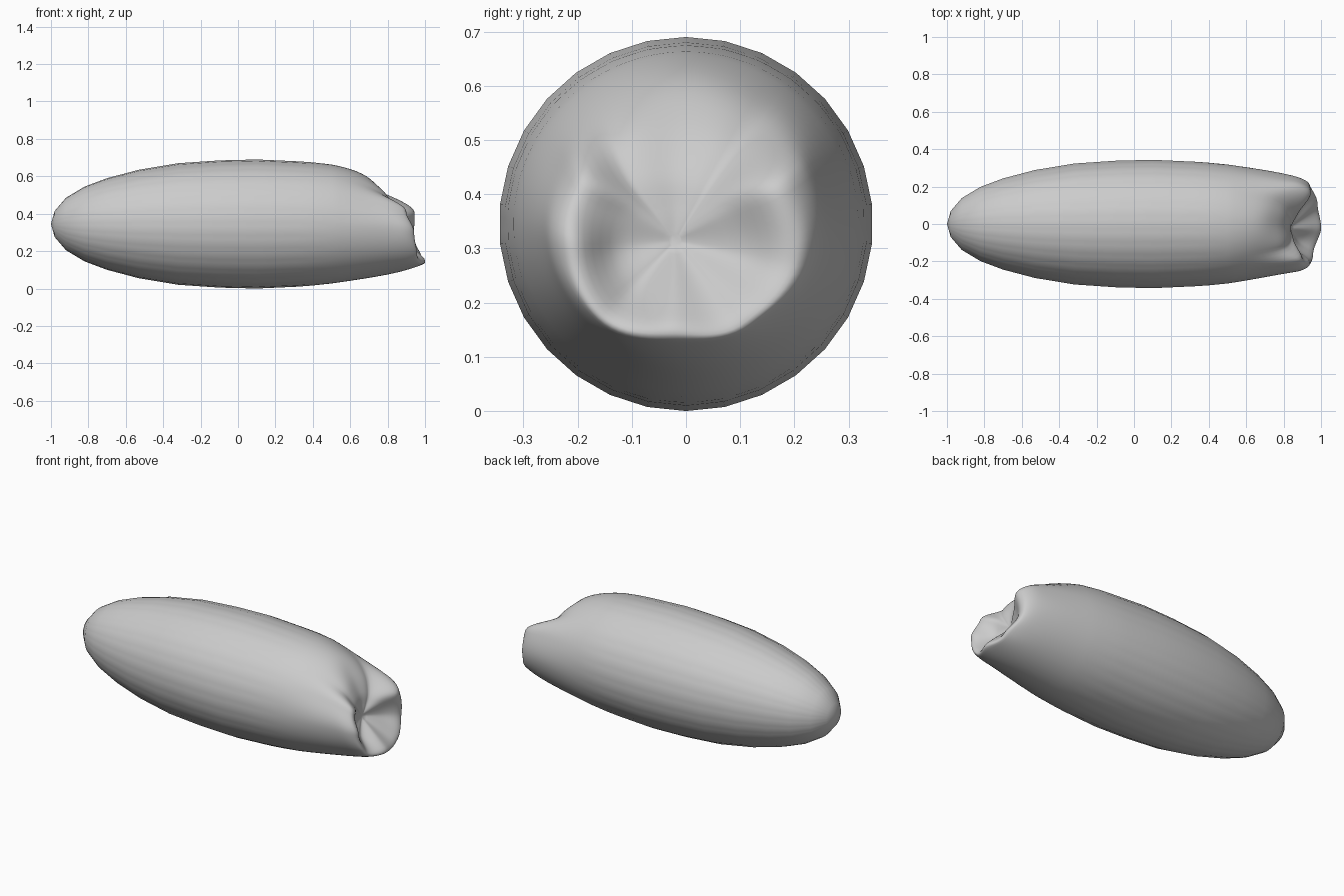
import bpy, bmesh, math

if "Cube" in bpy.data.objects:
    bpy.data.objects.remove(bpy.data.objects["Cube"])

SEG = 90
SIDES = 30
CZ = 0.345
PINCH = (-0.02, -0.03)      # pinch offset from the body axis
PINCH_X = 0.84

# Plain body profile (x, radius)
BODY = [(-0.98, .07), (-0.92, .14), (-0.82, .20), (-0.70, .245), (-0.53, .29),
        (-0.32, .325), (-0.10, .34), (0.10, .345), (0.32, .335)]

# Dented end: angle, then (x, radius) of shoulder, outer rim, rim, inner wall
END = [
    (-90, (.80, .270), (.965, .210), (1.0, .165), (.950, .110)),
    (-50, (.80, .270), (.950, .225), (.980, .190), (.930, .120)),
    (-10, (.78, .275), (.915, .245), (.940, .205), (.890, .120)),
    (25, (.78, .265), (.900, .245), (.945, .200), (.890, .110)),
    (60, (.68, .260), (.780, .200), (.830, .130), (.840, .060)),
    (90, (.66, .270), (.760, .205), (.820, .130), (.835, .060)),
    (125, (.66, .270), (.780, .210), (.830, .140), (.840, .060)),
    (150, (.70, .270), (.850, .230), (.900, .190), (.860, .100)),
    (185, (.78, .270), (.905, .235), (.940, .180), (.860, .105)),
    (225, (.80, .270), (.930, .230), (.955, .185), (.880, .110)),
    (270, (.80, .270), (.965, .210), (1.0, .165), (.950, .110)),
]


def end_profile(deg):
    """Blend the key profiles around the axis."""
    for a, b in zip(END, END[1:]):
        if a[0] <= deg <= b[0]:
            t = (deg - a[0]) / (b[0] - a[0])
            t = t * t * (3 - 2 * t)
            return [tuple(p + (q - p) * t for p, q in zip(u, v))
                    for u, v in zip(a[1:], b[1:])]


def catmull(p0, p1, p2, p3, t):
    return tuple(.5 * (2 * b + (c - a) * t + (2 * a - 5 * b + 4 * c - d) * t * t
                       + (3 * b - a - 3 * c + d) * t ** 3)
                 for a, b, c, d in zip(p0, p1, p2, p3))


def column(deg):
    """All points (x, y, z) along one meridian."""
    a = math.radians(deg)
    step = 360 / SIDES
    off = (deg + 90) % step - step / 2
    facet = math.cos(math.radians(step / 2)) / math.cos(math.radians(off))
    pts = [(x, r * facet * math.cos(a), r * facet * math.sin(a)) for x, r in BODY]
    profile = [(.50, .318)] + end_profile(deg) + [(PINCH_X, .012)]
    shifts = [0, 0, .5, 1, 1, 1]
    ctrl = [pts[-1]] + [(x, PINCH[0] * s + r * math.cos(a), PINCH[1] * s + r * math.sin(a))
                        for (x, r), s in zip(profile, shifts)]
    for i in range(len(ctrl) - 1):
        p0, p3 = ctrl[max(i - 1, 0)], ctrl[min(i + 2, len(ctrl) - 1)]
        n = 2 if i == 0 else 5
        for k in range(1, n + 1):
            pts.append(catmull(p0, ctrl[i], ctrl[i + 1], p3, k / n))
    return pts


# Body with pinched, dented end
bm = bmesh.new()
cols = []
for i in range(SEG):
    pts = column(-90 + 360 * i / SEG)
    cols.append([bm.verts.new((x, y, z + CZ)) for x, y, z in pts])
tip = bm.verts.new((-1, 0, CZ))
for i in range(SEG):
    c, d = cols[i], cols[(i + 1) % SEG]
    bm.faces.new((tip, c[0], d[0]))
    for j in range(len(c) - 1):
        bm.faces.new((c[j], c[j + 1], d[j + 1], d[j]))
bm.faces.new([c[-1] for c in cols])
bmesh.ops.recalc_face_normals(bm, faces=bm.faces[:])

mesh = bpy.data.meshes.new("pinched_body")
bm.to_mesh(mesh)
bm.free()
body = bpy.data.objects.new("pinched_body", mesh)
bpy.context.collection.objects.link(body)
for p in mesh.polygons:
    p.use_smooth = True
